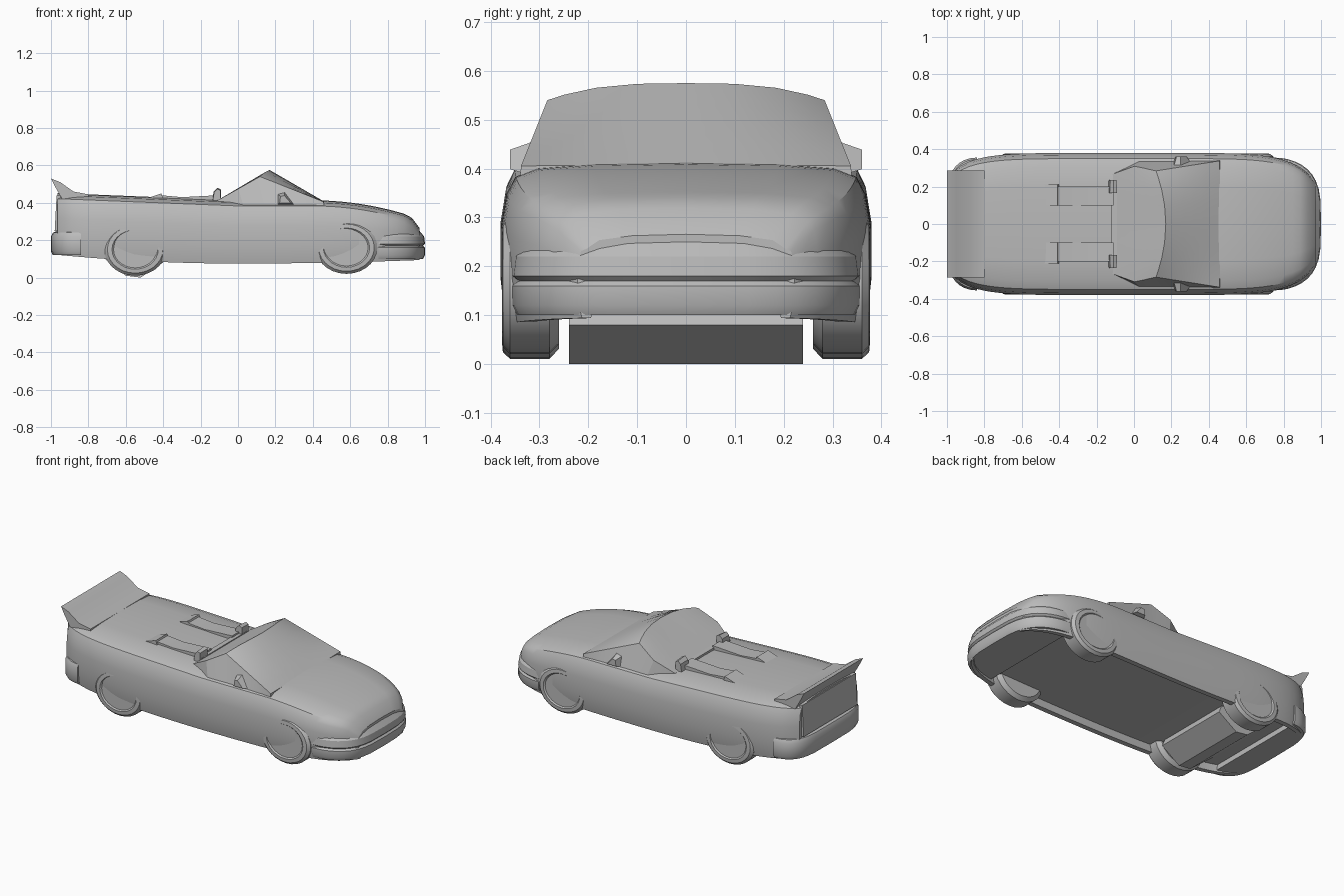
import bpy, bmesh, math
from mathutils import Vector

default_cube = bpy.data.objects.get("Cube")
if default_cube:
    bpy.data.objects.remove(default_cube)

shade = 0.5
grey = bpy.data.materials.new("body_grey")
grey.use_nodes = True
grey.diffuse_color = (shade, shade, shade, 1)
grey.node_tree.nodes["Principled BSDF"].inputs["Base Color"].default_value = grey.diffuse_color


def loft(name, rings, smooth_angle=30):
    """Skin a row of equal rings, cap both ends and add the object."""
    bm = bmesh.new()
    rows = [[bm.verts.new(point) for point in ring] for ring in rings]
    count = len(rows[0])
    for row, following in zip(rows, rows[1:]):
        for j in range(count):
            k = (j + 1) % count
            bm.faces.new((row[j], row[k], following[k], following[j]))
    bm.faces.new(rows[0])
    bm.faces.new(rows[-1])
    bmesh.ops.recalc_face_normals(bm, faces=bm.faces)
    mesh = bpy.data.meshes.new(name)
    bm.to_mesh(mesh)
    bm.free()
    mesh.materials.append(grey)
    part = bpy.data.objects.new(name, mesh)
    bpy.context.collection.objects.link(part)
    bpy.ops.object.select_all(action="DESELECT")
    part.select_set(True)
    bpy.context.view_layer.objects.active = part
    bpy.ops.object.shade_smooth_by_angle(angle=math.radians(smooth_angle))


def mirrored(half):
    """Close a half section given from the top centre to the bottom centre."""
    return half + [(x, -y, z) for x, y, z in reversed(half[1:-1])]


def prism(name, profile, start, end, taper=1):
    """Extrude a side profile across the car, optionally shrinking its far end."""
    points = [Vector(point) for point in profile]
    middle = sum(points, Vector((0, 0))) / len(points)
    far = [middle + (point - middle) * taper for point in points]
    loft(name, [[(p.x, start, p.y) for p in points], [(p.x, end, p.y) for p in far]])


def prism_pair(name, profile, inner, outer, taper=1):
    for side, sign in (("left", 1), ("right", -1)):
        prism(f"{name}_{side}", profile, sign * inner, sign * outer, taper)


def spread(start, end, steps):
    return [start + (end - start) * i / steps for i in range(steps + 1)]


# Main shell rules along the length of the car
def body_width(x):
    roundness = 0.4 if x > 0 else 0.24
    return 0.38 * (1 - abs(x / 1.02) ** 6) ** roundness


def deck_height(x):
    rear_rise = 0.04 * max(-x, 0)
    bonnet_fall = 0.3 * max(x - 0.4, 0) ** 2
    nose_fall = max(x - 0.92, 0)
    return 0.413 + rear_rise - bonnet_fall - nose_fall


def sill_height(x):
    return 0.075 + (0.02 if x > 0 else 0.05) * x * x


def body_section(x):
    width, top, low = body_width(x), deck_height(x), sill_height(x)
    tall = top - low
    belly = low + (0.04 if abs(x) < 0.92 else 0.01)
    rows = [(0, top), (0.5, top - 0.003), (0.8, top - 0.012), (0.92, top - 0.03),
            (0.97, top - tall / 5), (1, low + tall * 0.6), (1, low + tall * 0.3),
            (0.98, low + tall / 10), (0.96, low), (0.88, low), (0.86, belly), (0, belly)]
    return mirrored([(x, width * across, z) for across, z in rows])


loft("body_shell", [body_section(x) for x in spread(-0.965, 0.97, 48)])


# Bumpers: bands swept round each end, stepped where the trim line runs
def bumper(name, start, length, roundness, levels):
    rings = []
    for z, inset in levels:
        half = []
        for turn in spread(0, math.pi / 2, 10):
            reach = (length - inset) * math.sin(turn)
            width = (0.355 - inset) * abs(math.cos(turn)) ** roundness
            half.append((start + reach if start > 0 else start - reach, width, z))
        rings.append(half + [(x, -y, z) for x, y, z in reversed(half[:-1])])
    loft(name, rings)


bumper("front_bumper", 0.75, 0.25, 0.55,
       [(0.1, 0.01), (0.12, 0), (0.16, 0), (0.17, 0.01), (0.18, 0), (0.22, 0.005), (0.25, 0.03)])
bumper("rear_bumper", -0.84, 0.16, 0.4,
       [(0.12, 0.01), (0.14, 0), (0.22, 0), (0.24, 0.01), (0.25, 0.035)])


# Windscreen block: leaning glass, a crest that bows back at the sides, a sloping rear
def cabin_section(x):
    crest = 0.575 - 0.58 * abs(x - 0.17)
    rise = crest - 0.4
    width = min(0.34 - rise * 0.32, 0.3 + x * 0.3)
    half = []
    for across in (0, 0.35, 0.65, 0.88, 1):
        bow = rise * 0.3 * across ** 2
        half.append((x - bow, width * across, crest - rise * 0.2 * across ** 3))
    half += [(x, width + rise * 0.3, 0.38), (x, 0, 0.37)]
    return mirrored(half)


loft("windscreen", [cabin_section(x) for x in spread(-0.11, 0.17, 6) + spread(0.2, 0.46, 5)],
     smooth_angle=22)

# Tail: a blade rising off the deck and a panel under it
prism("rear_wing", [(-1, 0.53), (-0.95, 0.51), (-0.88, 0.46), (-0.8, 0.445),
                    (-0.8, 0.42), (-0.94, 0.42), (-0.98, 0.49)], -0.285, 0.285)
prism("tail_panel", [(-0.95, 0.25), (-0.95, 0.44), (-0.97, 0.44), (-0.98, 0.25)], -0.26, 0.26)

# Floor wedge that hangs between the rear wheels
prism("rear_floor_wedge", [(-0.76, 0.14), (-0.6, 0.01), (-0.52, 0), (-0.4, 0.08), (-0.45, 0.2)],
      -0.24, 0.24)

# Wheels: low ovals tucked under the arches, each with a dished outer face
wheel_steps = [(0.85, 0.26), (1, 0.28), (1, 0.36), (0.9, 0.375), (0.75, 0.377), (0.7, 0.37)]
for axle, centre, height in (("rear", -0.55, 0.15), ("front", 0.58, 0.16)):
    for side, sign in (("left", 1), ("right", -1)):
        rings = []
        for scale, across in wheel_steps:
            turns = spread(0, math.tau, 28)[:-1]
            rings.append([(centre + scale * 0.165 * math.cos(turn), sign * across,
                           height + scale * 0.14 * math.sin(turn)) for turn in turns])
        loft(f"{axle}_wheel_{side}", rings)

# Cockpit: cross bar, seat panels, headrests, rear catches and door mirrors
prism("cockpit_bar", [(-0.12, 0.4), (-0.12, 0.43), (-0.09, 0.43), (-0.09, 0.4)], -0.22, 0.22)
prism_pair("seat", [(-0.41, 0.4), (-0.41, 0.44), (-0.3, 0.43), (-0.11, 0.44), (-0.11, 0.4)],
           inner=0.1, outer=0.2)
prism_pair("headrest", [(-0.14, 0.4), (-0.13, 0.46), (-0.11, 0.48), (-0.09, 0.47), (-0.09, 0.4)],
           inner=0.165, outer=0.235, taper=0.85)
prism_pair("rear_catch", [(-0.5, 0.42), (-0.41, 0.45), (-0.4, 0.42)], inner=0.1, outer=0.21)
prism_pair("door_mirror", [(0.2, 0.38), (0.21, 0.45), (0.25, 0.46), (0.32, 0.38)],
           inner=0.3, outer=0.36, taper=0.5)
